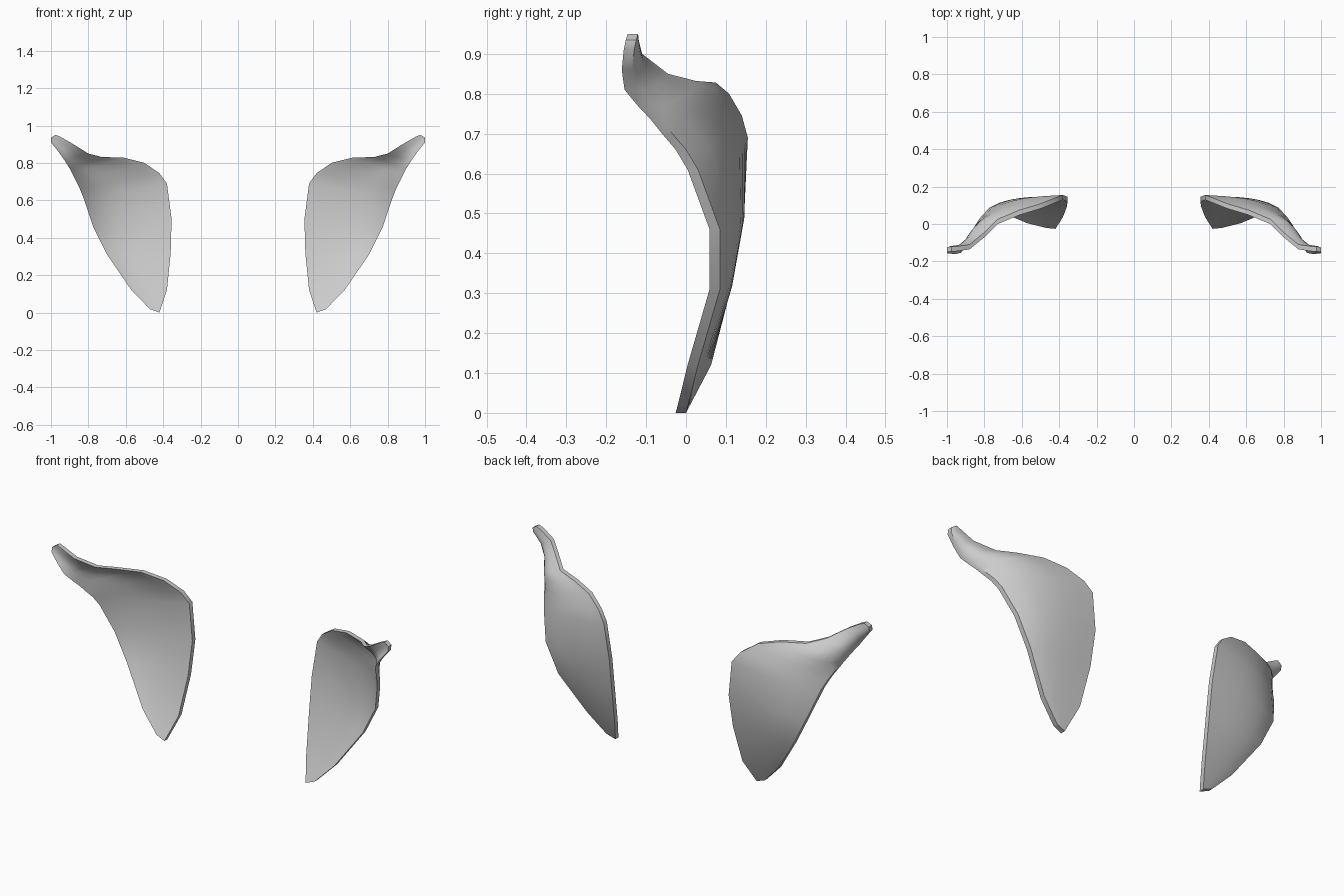
import bpy
import bmesh
from math import sin, pi, radians
from mathutils import Vector

cube = bpy.data.objects.get("Cube")
if cube:
    bpy.data.objects.remove(cube, do_unlink=True)

# One plain grey material for both shells
grey = bpy.data.materials.new("plain_grey")
grey.use_nodes = True
colour = (0.6, 0.6, 0.6, 1.0)
grey.diffuse_color = colour
shader = next(n for n in grey.node_tree.nodes if n.type == "BSDF_PRINCIPLED")
shader.inputs["Base Color"].default_value = colour
shader.inputs["Roughness"].default_value = 0.7

# Ribs of the shell: outer edge point, inner edge point, backward bulge
RIBS = [
    ((.47, .005, .018), (.42, .0, .0), 0),
    ((.57, .03, .12), (.38, .063, .12), .005),
    ((.70, .085, .31), (.36, .115, .32), .015),
    ((.775, .085, .46), (.355, .145, .5), .03),
    ((.825, .03, .61), (.38, .155, .69), .045),
    ((.845, 0, .66), (.42, .14, .745), .052),
    ((.862, -.03, .695), (.5, .108, .80), .056),
    ((.882, -.062, .735), (.61, .075, .828), .055),
    ((.9, -.095, .77), (.73, .025, .832), .048),
    ((.925, -.128, .81), (.8, -.045, .85), .032),
    ((.96, -.135, .86), (.88, -.11, .9), .015),
    ((1, -.13, .91), (.95, -.12, .94), .008),
    ((1, -.125, .935), (.975, -.12, .95), 0),
]
STEPS = 8
SKEW = 0.7  # pulls the fullest part of each rib toward the outer edge
DEPTH = Vector((0, -0.026, 0))


def rib_points(bm, rib, side):
    """Make one row of vertices from the outer edge to the inner edge."""
    outer, inner, bulge = Vector(rib[0]), Vector(rib[1]), rib[2]
    row = []
    for step in range(STEPS + 1):
        t = step / STEPS
        point = outer.lerp(inner, t)
        point.y += bulge * sin(pi * t ** SKEW)
        point.x *= side
        row.append(bm.verts.new(point))
    return row


def make_shell(name, side):
    """Skin the ribs, extrude the skin forward and shade it."""
    bm = bmesh.new()
    rows = [rib_points(bm, rib, side) for rib in RIBS]
    for low, high in zip(rows, rows[1:]):
        for i in range(STEPS):
            bm.faces.new((low[i], low[i + 1], high[i + 1], high[i]))
    front = bmesh.ops.extrude_face_region(bm, geom=bm.faces[:], use_keep_orig=True)
    front_verts = [g for g in front["geom"] if isinstance(g, bmesh.types.BMVert)]
    bmesh.ops.translate(bm, verts=front_verts, vec=DEPTH)
    bmesh.ops.recalc_face_normals(bm, faces=bm.faces[:])
    mesh = bpy.data.meshes.new(name)
    bm.to_mesh(mesh)
    bm.free()
    mesh.materials.append(grey)

    shell = bpy.data.objects.new(name, mesh)
    bpy.context.collection.objects.link(shell)
    bpy.ops.object.select_all(action="DESELECT")
    shell.select_set(True)
    bpy.context.view_layer.objects.active = shell
    bpy.ops.object.shade_smooth_by_angle(angle=radians(40))


# Mirrored pair of flared shells
make_shell("left_flared_shell", 1)
make_shell("right_flared_shell", -1)
